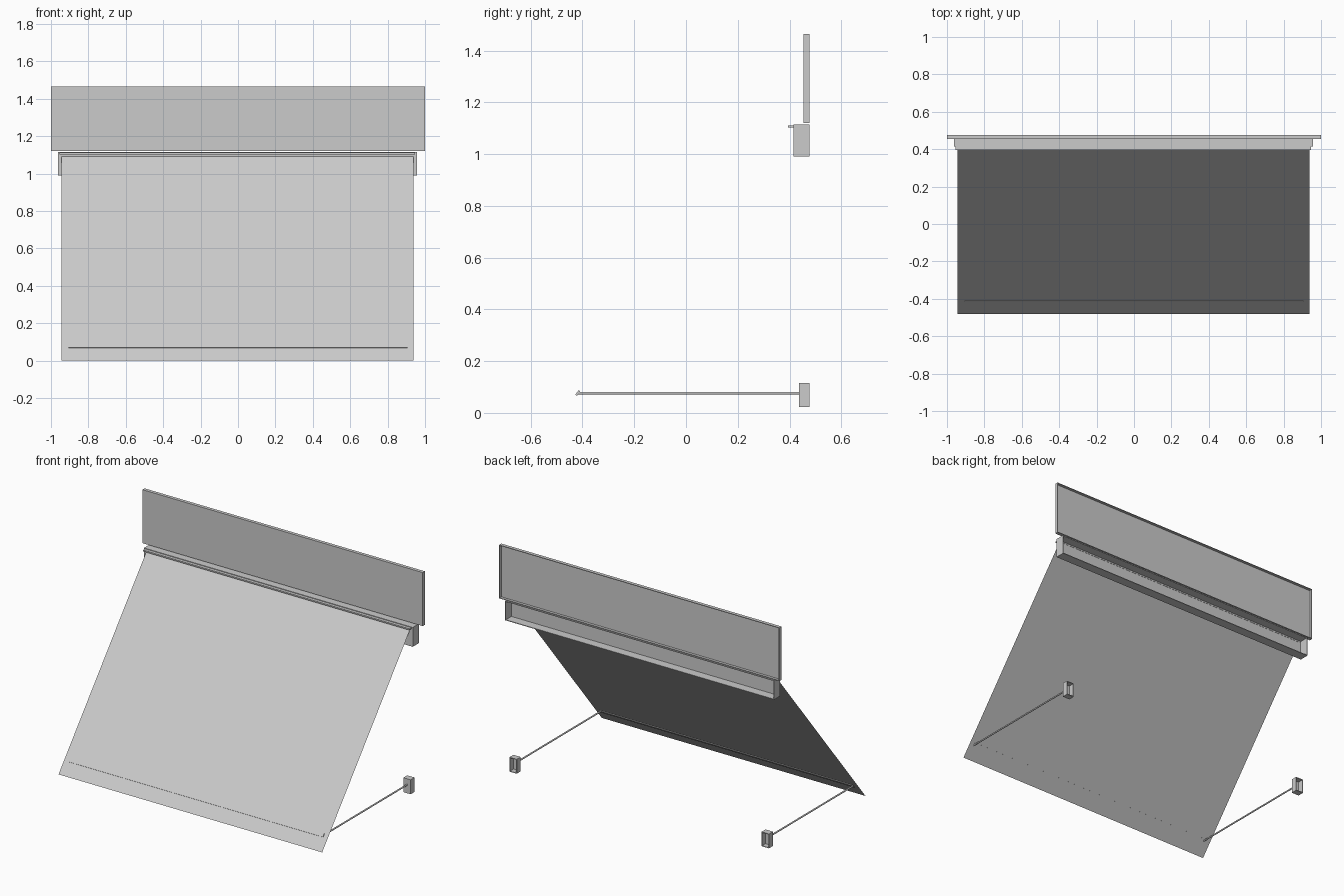
import bpy, bmesh
from mathutils import Vector

cube = bpy.data.objects.get("Cube")
if cube:
    bpy.data.objects.remove(cube, do_unlink=True)

grey = bpy.data.materials.new("neutral_grey")
grey.use_nodes = True
colour = (0.6, 0.6, 0.6, 1)
grey.diffuse_color = colour
grey.node_tree.nodes["Principled BSDF"].inputs["Base Color"].default_value = colour


def finish(bm, name):
    mesh = bpy.data.meshes.new(name)
    bm.to_mesh(mesh)
    bm.free()
    mesh.materials.append(grey)
    obj = bpy.data.objects.new(name, mesh)
    bpy.context.collection.objects.link(obj)
    return obj


def box(name, low, high, open_back=False):
    """Box between two corners; open_back leaves a thin tray open to +y."""
    low, high = Vector(low), Vector(high)
    bm = bmesh.new()
    bmesh.ops.create_cube(bm, size=1)
    for v in bm.verts:
        v.co = (low + high) / 2 + v.co * (high - low)
    if open_back:
        back = [f for f in bm.faces if f.normal.y > 0.9]
        bmesh.ops.delete(bm, geom=back, context='FACES_ONLY')
    obj = finish(bm, name)
    if open_back:
        wall = obj.modifiers.new("wall", 'SOLIDIFY')
        wall.thickness = 0.006
        wall.offset = -1
    return obj


def rod(name, start, end, radius):
    start, end = Vector(start), Vector(end)
    bm = bmesh.new()
    bmesh.ops.create_cone(bm, cap_ends=True, segments=12, radius1=radius,
                          radius2=radius, depth=(end - start).length)
    obj = finish(bm, name)
    obj.location = (start + end) / 2
    obj.rotation_euler = (end - start).to_track_quat('Z', 'Y').to_euler()
    for p in obj.data.polygons:
        p.use_smooth = len(p.vertices) == 4
    return obj


# Sign panel and roller housing, both open at the back
box("sign_panel", (-1, 0.455, 1.12), (1, 0.477, 1.465), True)
box("roller_housing", (-0.962, 0.415, 0.99), (0.957, 0.477, 1.115), True)
box("housing_lip", (-0.955, 0.395, 1.102), (0.947, 0.42, 1.111))

# Sloping fabric sheet
bm = bmesh.new()
corners = [(-0.945, -0.48, 0), (0.937, -0.48, 0),
           (0.937, 0.413, 1.092), (-0.945, 0.413, 1.092)]
bm.faces.new([bm.verts.new(c) for c in corners])
finish(bm, "awning_fabric")

# Front bar lying in the slope of the fabric
bar = box("front_bar", (-0.905, -0.011, -0.004), (0.905, 0.011, 0.004))
bar.location = (0, -0.418, 0.077)
bar.rotation_euler.x = 0.885

# Support arms with their wall brackets
for side, x in (("right", -0.9), ("left", 0.9)):
    rod(side + "_support_arm", (x, -0.418, 0.076), (x, 0.44, 0.076), 0.005)
    box(side + "_wall_bracket", (x - 0.026, 0.437, 0.022),
        (x + 0.026, 0.477, 0.115), True)
